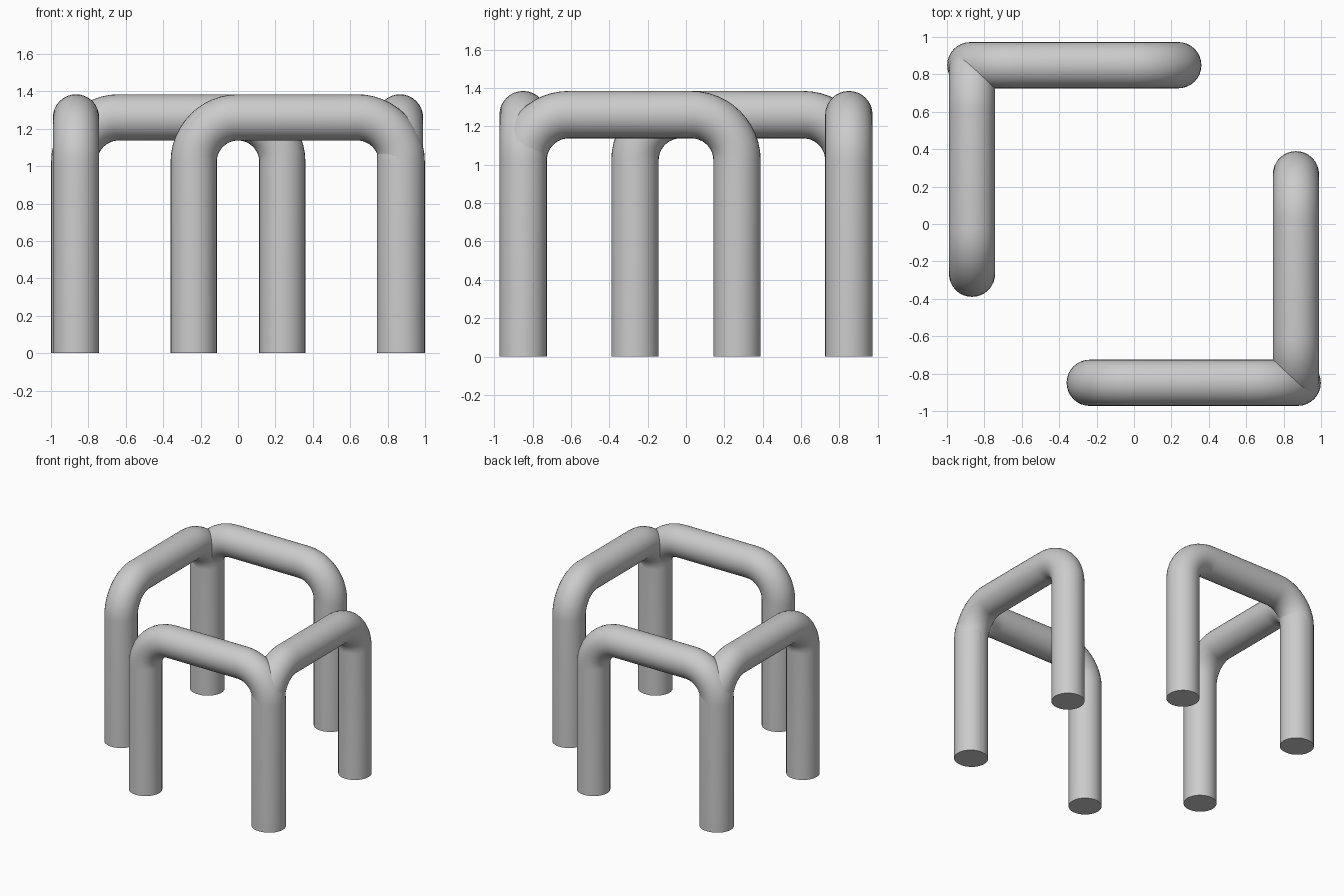
import bpy, bmesh
from math import sin, cos, pi, radians
from mathutils import Vector

if "Cube" in bpy.data.objects:
    bpy.data.objects.remove(bpy.data.objects["Cube"])

TUBE_R = 0.1235    # tube radius
BEND_R = 0.238     # centreline radius of the bends
AXIS_Z = 1.261     # centreline height of the top rail
SIDES, BEND_STEPS = 32, 12


def make_arch(name, start, end):
    """Round tube rising at start, bending over, and coming down at end."""
    start, end = Vector((*start, 0)), Vector((*end, 0))
    length = (end - start).length
    along = (end - start).normalized()
    up = Vector((0, 0, 1))
    across = up.cross(along)

    # centreline stations: (distance along, height, turn angle)
    low = AXIS_Z - BEND_R
    path = [(0, 0, 0)]
    for centre, a0 in ((BEND_R, 0), (length - BEND_R, pi / 2)):
        for i in range(BEND_STEPS + 1):
            a = a0 + pi / 2 * i / BEND_STEPS
            path.append((centre - BEND_R * cos(a), low + BEND_R * sin(a), a))
    path.append((length, 0, pi))

    # sweep a circle along the stations
    bm = bmesh.new()
    rings = []
    for u, z, a in path:
        centre = start + along * u + up * z
        normal = along * cos(a) - up * sin(a)
        rings.append([bm.verts.new(centre + TUBE_R * (
            normal * cos(2 * pi * k / SIDES) + across * sin(2 * pi * k / SIDES)))
            for k in range(SIDES)])
    for r0, r1 in zip(rings, rings[1:]):
        for k in range(SIDES):
            n = (k + 1) % SIDES
            bm.faces.new((r0[k], r0[n], r1[n], r1[k]))
    bm.faces.new(rings[0])      # flat feet
    bm.faces.new(rings[-1])
    bmesh.ops.recalc_face_normals(bm, faces=bm.faces)

    mesh = bpy.data.meshes.new(name)
    bm.to_mesh(mesh)
    bm.free()
    obj = bpy.data.objects.new(name, mesh)
    bpy.context.collection.objects.link(obj)
    bpy.ops.object.select_all(action='DESELECT')
    obj.select_set(True)
    bpy.context.view_layer.objects.active = obj
    bpy.ops.object.shade_smooth_by_angle(angle=radians(40))


# two corner pairs of arches, the second turned half round
for s, long_name, side_name in ((1, "front_arch", "right_arch"),
                                (-1, "back_arch", "left_arch")):
    make_arch(long_name, (-0.237 * s, -0.849 * s), (0.8755 * s, -0.849 * s))
    make_arch(side_name, (0.866 * s, -0.849 * s), (0.866 * s, 0.266 * s))
